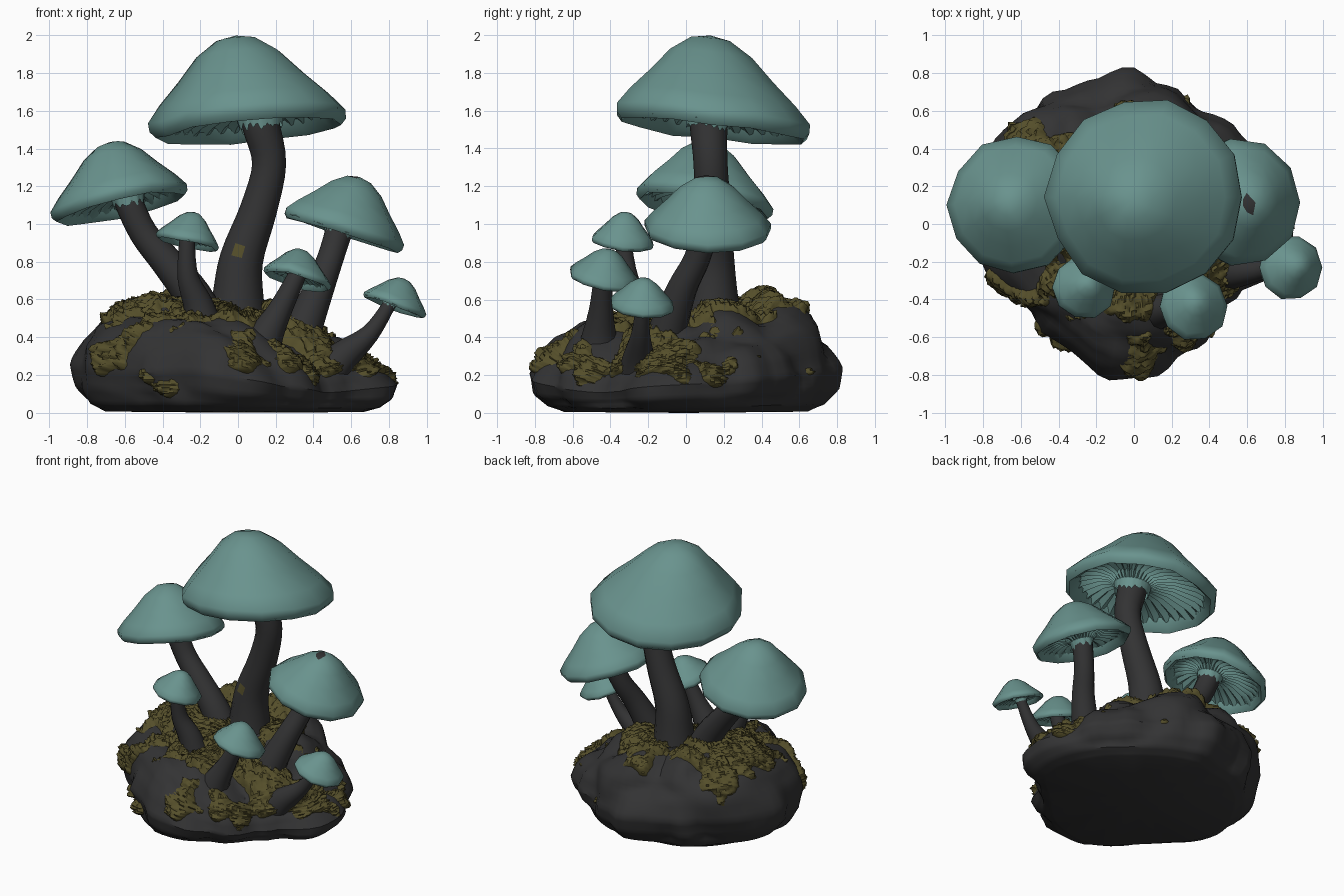
import bpy, bmesh, math, random
from mathutils import Vector, noise

if "Cube" in bpy.data.objects:
    bpy.data.objects.remove(bpy.data.objects["Cube"])

random.seed(4)
TAU = 2 * math.pi


def material(name, rgb):
    m = bpy.data.materials.new(name)
    m.diffuse_color = (*rgb, 1)
    m.use_nodes = True
    m.node_tree.nodes["Principled BSDF"].inputs["Base Color"].default_value = m.diffuse_color
    return m


TEAL = material("teal_cap", (0.142, 0.292, 0.27))
DARK = material("charcoal", (0.033, 0.033, 0.034))
MOSS = material("olive_moss", (0.09, 0.077, 0.023))


def finish(name, bm, mats, angle=40):
    me = bpy.data.meshes.new(name)
    bmesh.ops.recalc_face_normals(bm, faces=bm.faces)
    bm.to_mesh(me)
    bm.free()
    for m in mats:
        me.materials.append(m)
    ob = bpy.data.objects.new(name, me)
    bpy.context.collection.objects.link(ob)
    bpy.ops.object.select_all(action='DESELECT')
    ob.select_set(True)
    bpy.context.view_layer.objects.active = ob
    bpy.ops.object.shade_smooth_by_angle(angle=math.radians(angle))
    return ob


def skin(bm, rings, start=None, end=None):
    """Bridge rings of points, with optional closing tips."""
    vs = [[bm.verts.new(p) for p in r] for r in rings]
    n = len(vs[0])
    for tip, ring in ((start, vs[0]), (end, vs[-1])):
        if tip is not None:
            t = bm.verts.new(tip)
            for i in range(n):
                bm.faces.new((t, ring[i], ring[(i + 1) % n]))
    for a, b in zip(vs, vs[1:]):
        for i in range(n):
            j = (i + 1) % n
            bm.faces.new((a[i], b[i], b[j], a[j]))


# ---------- rock ----------
OUTLINE = [.83, .8, .77, .74, .74, .77, .81, .77, .82, .84, .85, .87,
           .88, .85, .76, .76, .78, .84, .79, .77, .72, .69, .72, .82]
PROFILE = [(0, 1), (.3, 1), (.55, .96), (.74, .87), (.87, .72), (.95, .55),
           (1, .36), (.97, .2), (.9, .07), (.8, .01)]


def gauss(p, q, w):
    return math.exp(-sum((a - b) ** 2 for a, b in zip(p, q)) / w ** 2)


def surface(th, s):
    """Rock point, outward direction and height share for an angle and a 0..1 path."""
    a = th / TAU * 24
    i = int(a)
    R = OUTLINE[i % 24] * (1 - a + i) + OUTLINE[(i + 1) % 24] * (a - i)
    k = min(s * (len(PROFILE) - 1), len(PROFILE) - 1.0001)
    i = int(k)
    (r0, z0), (r1, z1) = PROFILE[i], PROFILE[i + 1]
    rho, zf = r0 + (r1 - r0) * (k - i), z0 + (z1 - z0) * (k - i)
    x, y = rho * R * math.cos(th), rho * R * math.sin(th)
    h = .55 - .16 * x + .13 * y - .1 * gauss((x, y), (.45, -.45), .32)
    h += .13 * gauss((x, y), (-.25, -.78), .3)
    p = Vector((x, y, zf * h))
    d = Vector((rho ** 3 * math.cos(th), rho ** 3 * math.sin(th), zf - .25)).normalized()
    f = noise.voronoi(Vector((p.x * 2.2 + 3, p.y * 2.2 + 1, p.z * 1.1 + 5)))[0]
    crack = max(0, 1 - (f[1] - f[0]) / .4)
    p += d * (.04 * noise.noise(p * 3.5) - .06 * crack + .02) * min(1, zf * 6)
    p.z = max(p.z, 0)
    return p, d, zf


bm = bmesh.new()
N = 80
skin(bm, [[surface(TAU * i / N, s / 36)[0] for i in range(N)] for s in range(1, 37)],
     surface(0, 0)[0], (0, 0, 0))
finish("rock", bm, [DARK], 40)

# ---------- moss: ragged layer lying on the rock, dripping over the edge ----------
# extra clumps and bare spots: place, width, strength
CLUMPS = [((-.68, -.4, .3), .15, .5), ((-.55, -.58, .13), .12, .9), ((-.38, -.68, .12), .1, .9),
          ((-.02, -.76, .25), .1, .6), ((.28, -.6, .27), .1, .5), ((.5, -.47, .28), .1, .5),
          ((.55, -.45, .09), .06, .8), ((.78, .2, .2), .09, .7), ((.7, -.1, .32), .12, .4),
          ((-.45, -.6, .38), .14, -.7), ((-.4, .65, .45), .2, -.6), ((.1, .68, .5), .2, -.3),
          ((.25, -.4, .42), .1, -.5), ((-.15, -.6, .45), .1, -.4), ((-.2, .7, .45), .09, .7)]
bm = bmesh.new()
NA, NS = 240, 100
grid = []
for s in range(2, NS):
    row = []
    for i in range(NA):
        th = TAU * i / NA
        p, d, zf = surface(th, s / NS * .88)
        m = .5 * noise.noise(p * 3.2 + Vector((7, 2, 1))) + .4 * noise.noise(p * 9)
        m += .2 + (zf - .92) * 1.3
        m += sum(k * gauss(p, q, w) for q, w, k in CLUMPS)
        t = min(m * .2, .026)
        if t > 0:
            t += .016 * noise.noise(p * 28) + random.uniform(-.006, .018)
        row.append((bm.verts.new(p + d * t), m))
    grid.append(row)
for a, b in zip(grid, grid[1:]):
    for i in range(NA):
        j = (i + 1) % NA
        q = (a[i], b[i], b[j], a[j])
        if max(v[1] for v in q) > 0:
            bm.faces.new([v[0] for v in q])
bmesh.ops.delete(bm, geom=[v for v in bm.verts if not v.link_faces], context='VERTS')
finish("moss", bm, [MOSS], 50)

# ---------- mushrooms ----------
CAP = [(.2, .81), (.42, .66), (.63, .43), (.85, .21), (.99, .04),
       (.985, -.05), (.93, -.11), (.86, -.06), (.8, .05)]
GILLS = [(.93, -.07), (.75, .05), (.5, .12), (.32, .11), (.24, .03), (.215, -.09)]


def mushroom(name, centre, slope, R, height, sides, path, lean=(0, 0)):
    c = Vector(centre)
    axis = Vector((-slope[0], -slope[1], 1)).normalized()
    u = Vector((1, 0, slope[0])).normalized()
    v = axis.cross(u)

    def at(r, z, a):
        p = c + (u * math.cos(a) + v * math.sin(a)) * r * R + axis * z * R
        return p + Vector((*lean, 0)) * max(z, 0) / height

    # domed cap with a soft turned-in lip
    bm = bmesh.new()
    wob = [random.uniform(-.025, .025) for _ in range(sides)]
    rings = [[at(r * (1 + wob[i]), (z * height / .85 if z > 0 else z) + wob[i] * r,
                 TAU * i / sides) for i in range(sides)] for r, z in CAP]
    skin(bm, rings, at(0, height, 0))
    cap = finish(name + "_cap", bm, [TEAL, DARK], 60)
    if name == "right":  # dark fleck at the tip
        for k in (4, 5, 6, 7):
            cap.data.polygons[k].material_index = 1

    # pleated gills running down into a ragged collar around the stem
    top = Vector(path[-1][:3])
    off = top - c
    off -= axis * off.dot(axis)
    bm = bmesh.new()
    n = sides * 5
    rings = []
    for k, (r, z) in enumerate(GILLS):
        ring = []
        for i in range(n):
            dz = (.03 if i % 2 else -.03) * (1 if 0 < k < 4 else .2)
            if k == len(GILLS) - 1:
                dz = .09 * noise.noise(Vector((i * .35, R * 40, 0))) + random.uniform(-.02, .02)
            ring.append(at(r, z + dz, TAU * i / n) + off * min(1, (1 - r) / .7))
        rings.append(ring)
    skin(bm, rings)
    finish(name + "_gills", bm, [TEAL], 35)

    # curved tapering stem
    pts = [Vector(p) for p in path]
    pts.append(Vector((*(top + axis * R * .2), path[-1][3])))
    pts = [pts[0] * 2 - pts[1]] + pts + [pts[-1] * 2 - pts[-2]]
    line = []
    for p0, p1, p2, p3 in zip(pts, pts[1:], pts[2:], pts[3:]):
        for k in range(4):
            t = k / 4
            line.append(.5 * (2 * p1 + (p2 - p0) * t + (2 * p0 - 5 * p1 + 4 * p2 - p3) * t * t
                              + (3 * p1 - p0 - 3 * p2 + p3) * t ** 3))
    line.append(pts[-2])
    bm = bmesh.new()
    rings = []
    for k, p in enumerate(line):
        q0, q1 = line[max(k - 1, 0)], line[min(k + 1, len(line) - 1)]
        q = (q1 - q0).to_3d().normalized()
        e = Vector((0, 1, 0)).cross(q).normalized()
        f = q.cross(e)
        rings.append([p.to_3d() + (e * math.cos(TAU * i / 12) + f * math.sin(TAU * i / 12)) * p.w
                      for i in range(12)])
    skin(bm, rings, line[0].to_3d(), line[-1].to_3d())
    stem = finish(name + "_stem", bm, [DARK, MOSS], 50)
    if name == "main":  # one moss spot on the front of the stem
        spot = Vector((0, .03, .83))
        min(stem.data.polygons, key=lambda g: (g.center - spot).length).material_index = 1


# name, rim centre, rim slope, radius, height ratio, sides, stem (x, y, z, radius)
mushroom("main", (.06, .145, 1.55), (.09, -.12), .53, .855, 14,
         [(.0, .14, .4, .17), (.0, .14, .62, .135), (.02, .14, .82, .115), (.11, .14, 1.08, .098),
          (.165, .13, 1.32, .09), (.12, .12, 1.53, .1)], (-.03, -.07))
mushroom("left", (-.63, .1, 1.12), (.21, -.16), .37, .88, 12,
         [(-.15, .08, .42, .12), (-.24, .08, .62, .1), (-.37, .09, .79, .085),
          (-.5, .1, .95, .075), (-.58, .1, 1.12, .075)], (.02, -.03))
mushroom("right", (.555, .115, .98), (-.33, -.03), .34, .835, 11,
         [(.29, -.13, .3, .12), (.35, -.09, .46, .1), (.43, -.02, .66, .08),
          (.49, .06, .82, .07), (.54, .1, .98, .072)], (0, -.01))
mushroom("small_left", (-.265, -.335, .91), (-.22, -.12), .172, .92, 10,
         [(-.17, -.25, .42, .1), (-.21, -.27, .57, .08), (-.265, -.31, .72, .056),
          (-.27, -.33, .9, .042)])
mushroom("small_middle", (.315, -.435, .715), (-.28, -.2), .188, .85, 10,
         [(.1, -.46, .28, .13), (.145, -.46, .4, .095), (.22, -.45, .54, .065),
          (.3, -.44, .7, .05)], (-.02, 0))
mushroom("small_right", (.828, -.23, .575), (-.38, -.08), .176, .83, 10,
         [(.47, -.25, .2, .11), (.56, -.25, .3, .085), (.7, -.24, .42, .05),
          (.8, -.23, .57, .035)])
